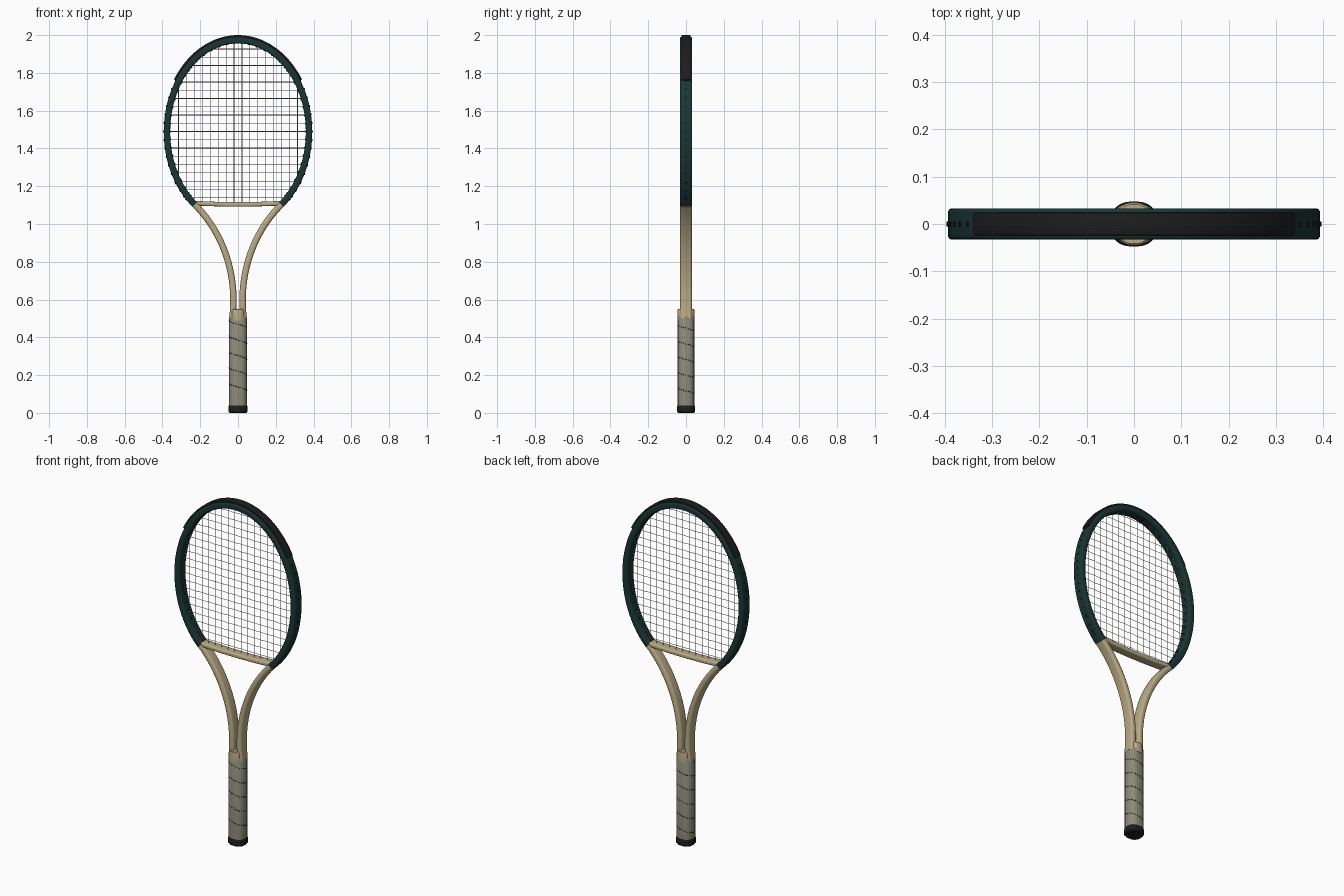
import bpy, bmesh, math
from mathutils import Vector, Matrix
from mathutils.geometry import interpolate_bezier

cube = bpy.data.objects.get("Cube")
if cube:
    bpy.data.objects.remove(cube)


def material(name, rgb):
    m = bpy.data.materials.new(name)
    m.use_nodes = True
    m.diffuse_color = (*rgb, 1)
    bsdf = next(n for n in m.node_tree.nodes if n.type == 'BSDF_PRINCIPLED')
    bsdf.inputs["Base Color"].default_value = (*rgb, 1)
    bsdf.inputs["Roughness"].default_value = 0.6
    return m


GREEN = material("dark green", (0.010, 0.037, 0.036))
BEIGE = material("beige", (0.49, 0.41, 0.235))
TAPE = material("grey tan tape", (0.27, 0.255, 0.19))
BLACK = material("black", (0.012, 0.012, 0.012))
STRING = material("pale string", (0.55, 0.53, 0.48))


def finish(bm, name, mat, angle=35):
    bmesh.ops.recalc_face_normals(bm, faces=bm.faces)
    me = bpy.data.meshes.new(name)
    bm.to_mesh(me)
    bm.free()
    me.materials.append(mat)
    me.shade_smooth()
    me.set_sharp_from_angle(angle=math.radians(angle))
    ob = bpy.data.objects.new(name, me)
    bpy.context.collection.objects.link(ob)
    return ob


def rounded_rect(w, d, r, steps=4, shift=0):
    """Half width w, half depth d, corner radius r."""
    pts = []
    for k, (sx, sy) in enumerate([(1, 1), (-1, 1), (-1, -1), (1, -1)]):
        for i in range(steps + 1):
            a = math.pi / 2 * (k + i / steps)
            pts.append((shift + sx * (w - r) + r * math.cos(a), sy * (d - r) + r * math.sin(a)))
    return pts


def sweep(name, path, profile, mat, scales=None, mirror=False):
    """Sweep a (normal, y) profile along a path in the xz plane."""
    bm = bmesh.new()
    rings = []
    for i, p in enumerate(path):
        a, b = path[max(i - 1, 0)], path[min(i + 1, len(path) - 1)]
        t = (Vector(b) - Vector(a)).normalized()
        s = scales[i] if scales else 1
        rings.append([bm.verts.new((p[0] + t.y * u * s, v * s, p[1] - t.x * u * s))
                      for u, v in profile])
    n = len(profile)
    for r0, r1 in zip(rings, rings[1:]):
        for j in range(n):
            bm.faces.new((r0[j], r0[(j + 1) % n], r1[(j + 1) % n], r1[j]))
    bm.faces.new(rings[0])
    bm.faces.new(rings[-1])
    if mirror:
        geo = bmesh.ops.duplicate(bm, geom=bm.verts[:] + bm.edges[:] + bm.faces[:])["geom"]
        for v in geo:
            if isinstance(v, bmesh.types.BMVert):
                v.co.x *= -1
    return finish(bm, name, mat)


# Head ellipse
RX, RZ, ZC = 0.376, 0.485, 1.488


def on_head(a):
    return (RX * math.cos(a), ZC + RZ * math.sin(a))


def head_arc(a0, a1, n):
    return [on_head(math.radians(a0 + (a1 - a0) * i / n)) for i in range(n + 1)]


sweep("head_hoop", head_arc(-52.5, 232.5, 96), rounded_rect(0.017, 0.033, 0.009), GREEN)
sweep("bumper_guard", head_arc(33, 147, 48),
      rounded_rect(0.008, 0.024, 0.003, 2, shift=0.019), BLACK)

# Throat arms and bridge
arm = interpolate_bezier(Vector((0.229, 1.103)), Vector((0.09, 0.965)),
                         Vector((0.0, 0.75)), Vector((0.03, 0.5)), 32)
sweep("throat_arms", [tuple(p[:2]) for p in arm], rounded_rect(0.017, 0.032, 0.013), BEIGE,
      mirror=True)
sweep("throat_bridge", [(x / 10 * 0.222, 1.104 + 0.006 * (x / 10) ** 2) for x in range(-10, 11)],
      rounded_rect(0.012, 0.028, 0.008), BEIGE)

# Handle
GX, GY = 0.047, 0.044
sweep("collar", [(0, 0.49), (0, 0.54), (0, 0.547), (0, 0.55)],
      rounded_rect(0.036, 0.046, 0.03, 5), BEIGE, scales=[1, 1, 0.97, 0.9])
sweep("grip", [(0, 0.03), (0, 0.508), (0, 0.515)], rounded_rect(GX, GY, 0.036, 4), TAPE,
      scales=[1, 1, 0.93])
sweep("butt_cap", [(0, 0), (0, 0.006), (0, 0.034), (0, 0.04)],
      rounded_rect(0.05, 0.047, 0.04, 6), BLACK, scales=[0.9, 1, 1, 0.96])

# Perforated spiral seam of the tape
outline = [Vector(p) for p in rounded_rect(GX, GY, 0.036, 6)]
seam = bmesh.new()
turns, per_turn = 5, 24
for k in range(turns * per_turn + 1):
    a = math.pi + math.tau * k / per_turn
    d = Vector((math.cos(a), math.sin(a)))
    # Distance to the outline along this direction
    r = 1
    for p, q in zip(outline, outline[1:] + outline[:1]):
        e = q - p
        den = d.x * e.y - d.y * e.x
        if abs(den) > 1e-9:
            t = (p.x * e.y - p.y * e.x) / den
            s = (p.x * d.y - p.y * d.x) / den
            if t > 0 and -0.001 <= s <= 1.001:
                r = min(r, t)
    m = Matrix.Translation((d.x * r, d.y * r, 0.49 - 0.083 * k / per_turn))
    m = m @ Matrix.Rotation(a, 4, 'Z') @ Matrix.Diagonal((0.7, 1, 0.9, 1))
    bmesh.ops.create_icosphere(seam, subdivisions=1, radius=0.0034, matrix=m)
finish(seam, "tape_seam", BLACK, 80)

# Strings
mains = [0.021 + 0.042 * i for i in range(8)]
mains = [-x for x in reversed(mains)] + mains
crosses = [1.14 + 0.0437 * i for i in range(19)]


def string_set(name, lines):
    cu = bpy.data.curves.new(name, 'CURVE')
    cu.dimensions = '3D'
    cu.bevel_depth = 0.0015
    cu.bevel_resolution = 0
    for pts in lines:
        sp = cu.splines.new('POLY')
        sp.points.add(len(pts) - 1)
        for q, p in zip(sp.points, pts):
            q.co = (*p, 1)
    cu.materials.append(STRING)
    bpy.context.collection.objects.link(bpy.data.objects.new(name, cu))


main_lines, cross_lines, holes = [], [], []
for x in mains:
    a = math.acos(x / RX)
    top = on_head(a)[1]
    low = 1.104 if abs(x) < 0.22 else 2 * ZC - top
    main_lines.append([(x, 0, low), (x, 0, top)])
    holes.append(a)
    if abs(x) > 0.24:
        holes.append(-a)
for j, z in enumerate(crosses):
    a = math.asin((z - ZC) / RZ)
    half = on_head(a)[0]
    inner = [(x, 0.002 * (-1) ** (i + j), z) for i, x in enumerate(mains) if abs(x) < half - 0.01]
    cross_lines.append([(-half, 0, z)] + inner + [(half, 0, z)])
    if abs(a) < math.radians(52):
        holes += [a, math.pi - a]
string_set("main_strings", main_lines)
string_set("cross_strings", cross_lines)

# Grommets through the hoop
bm = bmesh.new()
for a in holes:
    x, z = on_head(a)
    n = Vector((math.cos(a) / RX, 0, math.sin(a) / RZ)).normalized()
    m = Matrix.Translation((x, 0, z)) @ n.to_track_quat('Z', 'Y').to_matrix().to_4x4()
    bmesh.ops.create_cone(bm, cap_ends=True, segments=8, radius1=0.005, radius2=0.005,
                          depth=0.04, matrix=m)
finish(bm, "grommets", BLACK)
